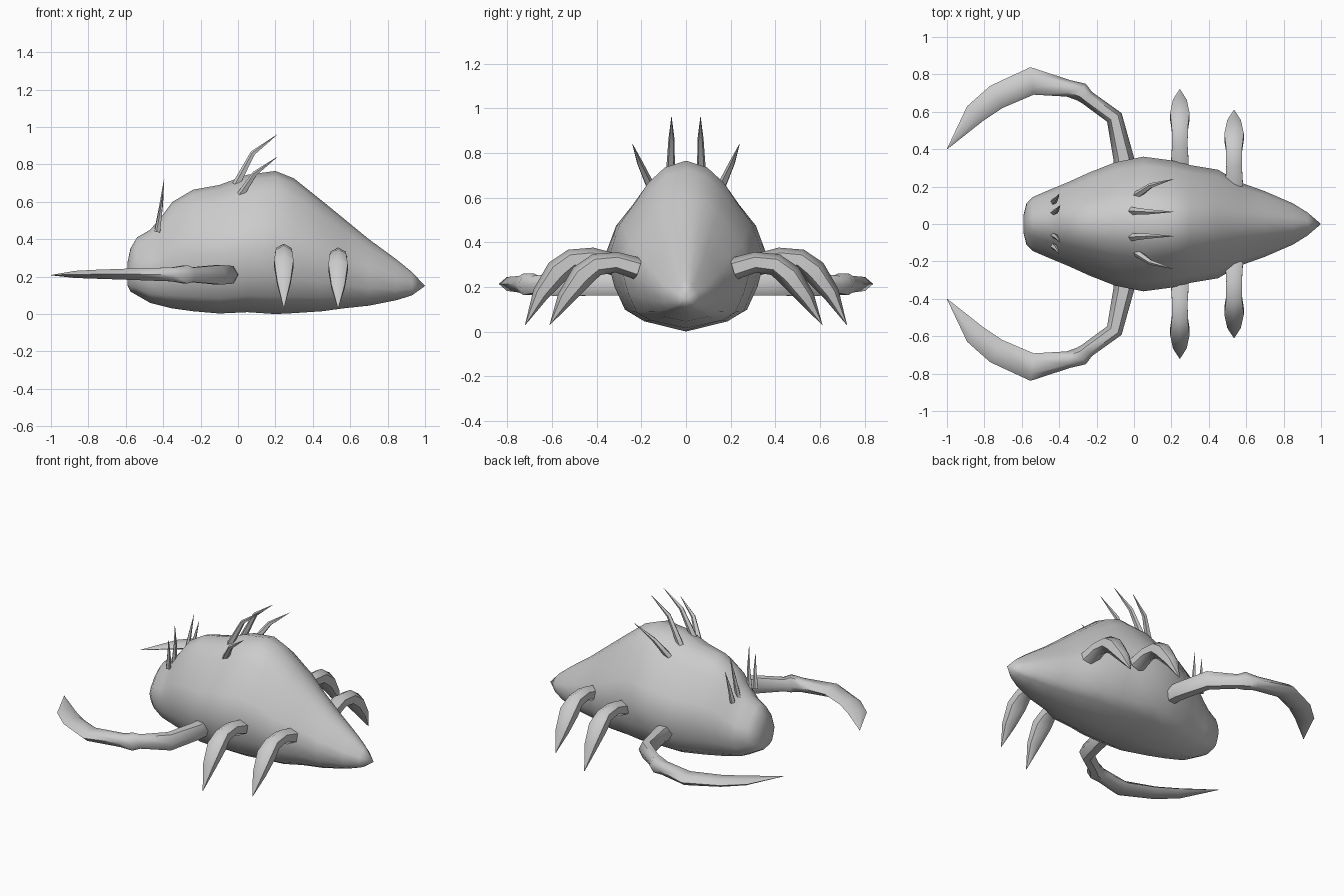
import bpy, bmesh, math
from mathutils import Vector

cube = bpy.data.objects.get("Cube")
if cube:
    bpy.data.objects.remove(cube)

GREY = (0.6, 0.6, 0.6, 1)
mat = bpy.data.materials.new("plain grey")
mat.use_nodes = True
mat.diffuse_color = GREY
mat.node_tree.nodes["Principled BSDF"].inputs["Base Color"].default_value = GREY


def loft(name, rings, angle=60):
    """Skin a list of equal-length point rings and cap both ends."""
    bm = bmesh.new()
    loops = [[bm.verts.new(p) for p in ring] for ring in rings]
    n = len(loops[0])
    for a, b in zip(loops, loops[1:]):
        for i in range(n):
            j = (i + 1) % n
            bm.faces.new((a[i], a[j], b[j], b[i]))
    bm.faces.new(loops[0][::-1])
    bm.faces.new(loops[-1])
    bmesh.ops.remove_doubles(bm, verts=bm.verts, dist=0.0005)
    bmesh.ops.recalc_face_normals(bm, faces=bm.faces)
    mesh = bpy.data.meshes.new(name)
    bm.to_mesh(mesh)
    bm.free()
    mesh.materials.append(mat)
    obj = bpy.data.objects.new(name, mesh)
    bpy.context.collection.objects.link(obj)
    bpy.ops.object.select_all(action="DESELECT")
    obj.select_set(True)
    bpy.context.view_layer.objects.active = obj
    bpy.ops.object.shade_smooth_by_angle(angle=math.radians(angle))
    return obj


def limb_pair(name, path, side_axis, sides=6):
    """Tapered tube through (point, radius across, radius along side_axis), on both sides."""
    pts = [Vector(p) for p, _, _ in path]
    rings = []
    for i, (_, ru, rv) in enumerate(path):
        t = (pts[min(i + 1, len(pts) - 1)] - pts[max(i - 1, 0)]).normalized()
        u = t.cross(Vector(side_axis)).normalized()
        v = u.cross(t)
        angles = [math.tau * k / sides for k in range(sides)]
        rings.append([pts[i] + u * ru * math.cos(a) + v * rv * math.sin(a) for a in angles])
    loft("right_" + name, [[(p.x, -p.y, p.z) for p in r] for r in rings])
    loft("left_" + name, rings)


# Body: one half section scaled along the length (x, bottom, top, half width)
half = [(0, 0), (.55, .06), (.76, .12), (.89, .26), (1, .46),
        (.87, .63), (.66, .76), (.5, .87), (.28, .96), (0, 1)]
section = half + [(-y, z) for y, z in half[-2:0:-1]]
stations = [(-.59, .15, .28, .05), (-.575, .12, .35, .11), (-.54, .10, .41, .145),
            (-.47, .06, .45, .175), (-.41, .045, .52, .20), (-.35, .03, .60, .225),
            (-.24, .015, .665, .275), (-.1, .003, .69, .33), (.05, .01, .745, .36),
            (.2, 0, .765, .34), (.3, .005, .725, .315), (.45, .015, .605, .29),
            (.56, .03, .515, .225), (.7, .045, .40, .175), (.85, .075, .29, .11),
            (.93, .10, .225, .06), (1, .15, .15, 0)]
loft("body", [[(x, w * y, lo + (hi - lo) * z) for y, z in section]
              for x, lo, hi, w in stations])

# Long curved front arms, flattened towards the tips
limb_pair("arm", [((-.05, .25, .21), .055, .055), ((-.055, .35, .21), .055, .055),
                  ((-.105, .57, .21), .045, .06), ((-.25, .675, .21), .04, .045),
                  ((-.28, .705, .212), .05, .056), ((-.35, .725, .212), .045, .043),
                  ((-.545, .765, .213), .074, .036), ((-.735, .68, .213), .068, .028),
                  ((-.85, .59, .212), .058, .022), ((-1, .4, .208), .001, .001)], (0, 0, 1))

# Bent walking legs
for name, x, y, z in (("middle_leg", .245, .11, .02), ("rear_leg", .535, 0, 0)):
    limb_pair(name, [((x, y + .21, z + .28), .05, .055), ((x, y + .31, z + .31), .046, .048),
                     ((x, y + .40, z + .30), .05, .05), ((x, y + .465, z + .25), .055, .06),
                     ((x, y + .54, z + .15), .038, .042),
                     ((x, y + .61, .03), .001, .001)], (1, 0, 0))

# Curved spines on the back and thin bristles on the brow
spines = {"inner_spine": ((-.01, .07, .69), (.08, .065, .86), (.21, .065, .96), .022),
          "outer_spine": ((.01, .15, .63), (.09, .205, .75), (.21, .24, .84), .022),
          "inner_bristle": ((-.43, .06, .45), (-.41, .075, .58), (-.395, .10, .72), .017),
          "outer_bristle": ((-.43, .12, .44), (-.415, .135, .54), (-.40, .16, .65), .017)}
for name, (root, mid, tip, r) in spines.items():
    limb_pair(name, [(root, r, r), (mid, r * .65, r * .65), (tip, .001, .001)], (0, 1, 0), 5)
